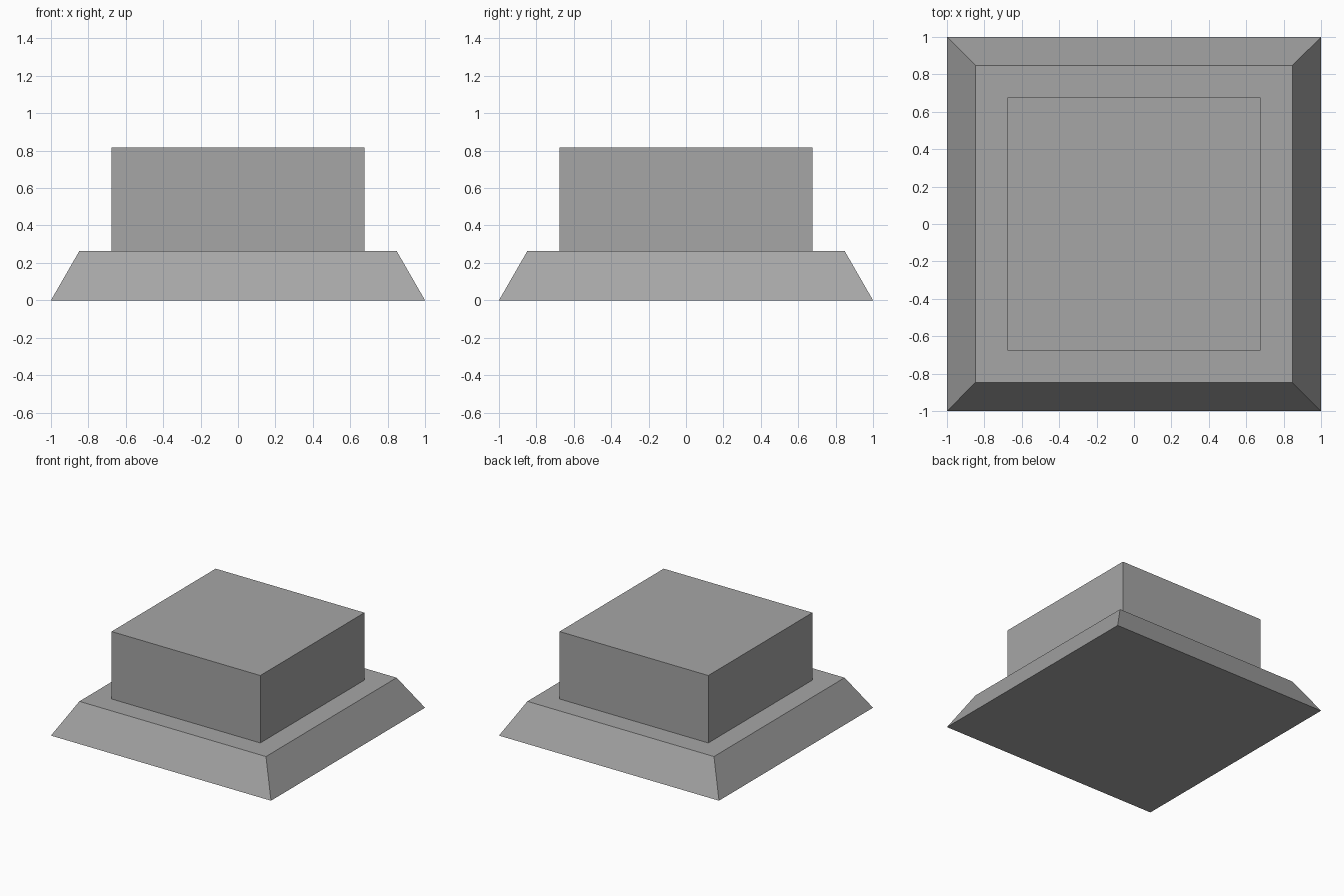
import bpy
import bmesh

old = bpy.data.objects.get("Cube")
if old:
    bpy.data.objects.remove(old, do_unlink=True)

# Single flat grey
grey = bpy.data.materials.new("mid grey")
grey.use_nodes = True
colour = (0.38, 0.38, 0.38, 1.0)
grey.diffuse_color = colour
grey.node_tree.nodes["Principled BSDF"].inputs["Base Color"].default_value = colour


def tapered_block(name, bottom_half, top_half, z0, z1):
    """Square block from z0 to z1 with its own half-width at each end."""
    bm = bmesh.new()
    bmesh.ops.create_cube(bm, size=2.0)
    for v in bm.verts:
        top = v.co.z > 0
        half = top_half if top else bottom_half
        v.co = (v.co.x * half, v.co.y * half, z1 if top else z0)
    mesh = bpy.data.meshes.new(name)
    bm.to_mesh(mesh)
    bm.free()
    mesh.materials.append(grey)
    obj = bpy.data.objects.new(name, mesh)
    bpy.context.collection.objects.link(obj)
    return obj


# Sloped plinth with the straight block standing on it
tapered_block("sloped_base", 1.0, 0.848, 0.0, 0.264)
tapered_block("upper_block", 0.676, 0.676, 0.264, 0.818)
